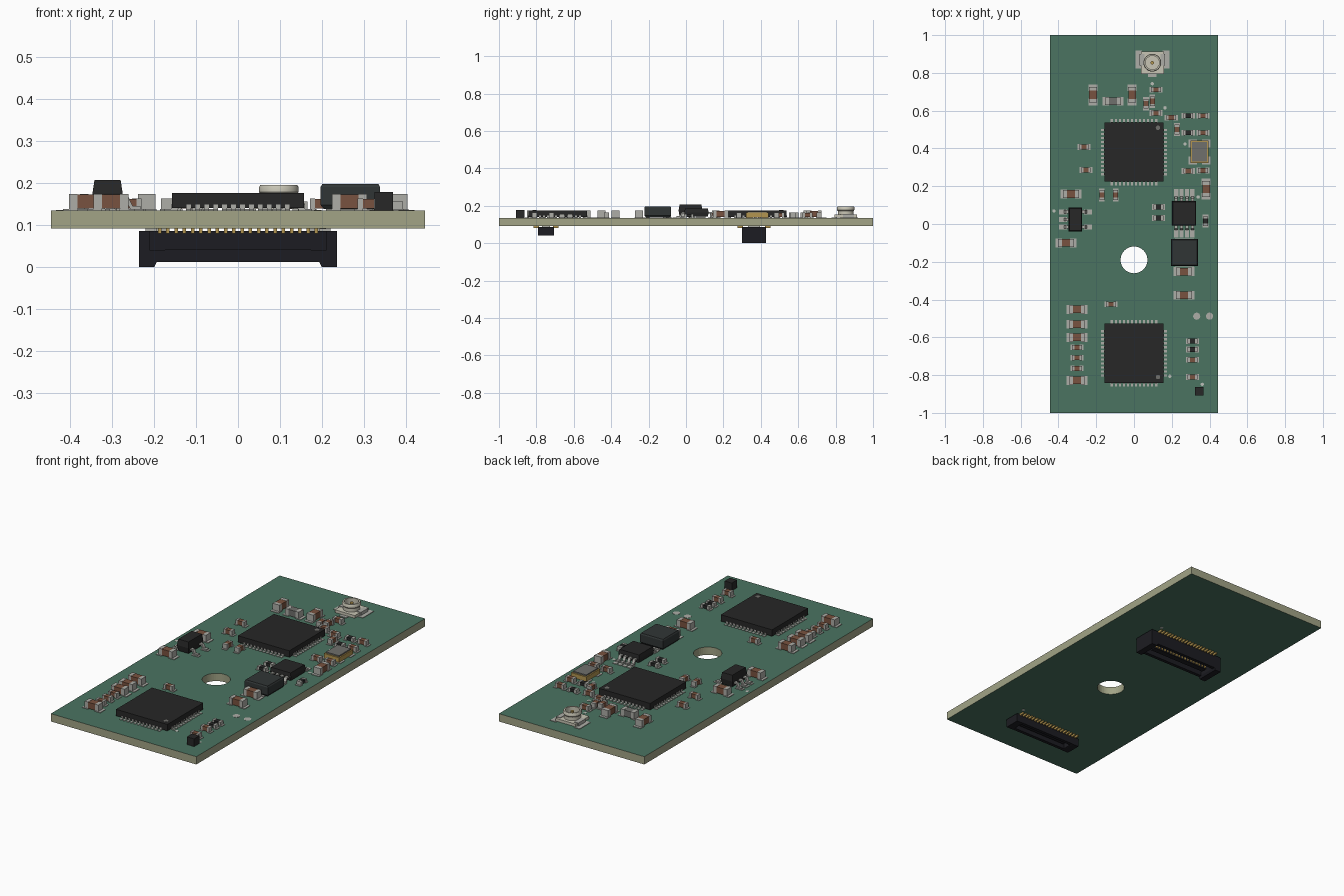
import bpy, bmesh, math
from mathutils import Matrix, Vector

if "Cube" in bpy.data.objects:
    bpy.data.objects.remove(bpy.data.objects["Cube"])

COL = dict(green=(.07, .175, .12), tan=(.36, .37, .24), black=(.02, .02, .02), slate=(.03, .036, .036),
           plastic=(.012, .012, .016), metal=(.42, .42, .39), brown=(.19, .085, .05), cream=(.58, .56, .46),
           gold=(.45, .3, .08), steel=(.16, .16, .15), silk=(.5, .52, .48))
MATS = {}
for n, c in COL.items():
    MATS[n] = bpy.data.materials.new(n)
    MATS[n].diffuse_color = (*c, 1)

TOP, BOT = 0.135, 0.092   # board faces
SEAT = TOP + 0.003        # underside of mounted components


class Part:
    """Collects primitives with materials into one mesh object."""
    def __init__(self, name, x=0, y=0, deg=0):
        self.name, self.bm, self.used = name, bmesh.new(), []
        self.base = Matrix.Translation((x, y, 0)) @ Matrix.Rotation(math.radians(deg), 4, 'Z')
        self.m = self.base

    def at(self, x=0, y=0, deg=0):
        self.m = self.base @ Matrix.Translation((x, y, 0)) @ Matrix.Rotation(math.radians(deg), 4, 'Z')
        return self

    def loft(self, rings, mat, caps=True, closed=False):
        if mat not in self.used:
            self.used.append(mat)
        mi, n = self.used.index(mat), len(rings[0])
        vs = [[self.bm.verts.new(self.m @ Vector(p)) for p in r] for r in rings]
        faces = []
        for i in range(len(vs) if closed else len(vs) - 1):
            a, b = vs[i], vs[(i + 1) % len(vs)]
            faces += [self.bm.faces.new((a[k], a[(k + 1) % n], b[(k + 1) % n], b[k])) for k in range(n)]
        if caps and not closed:
            faces += [self.bm.faces.new(vs[0]), self.bm.faces.new(vs[-1])]
        for f in faces:
            f.material_index = mi

    def box(self, x, y, z0, z1, w, d, mat, layers=None):
        layers = layers or [(z0, 0), (z1, 0)]
        self.loft([[(x + sx * (w / 2 - t), y + sy * (d / 2 - t), z)
                    for sx, sy in ((-1, -1), (1, -1), (1, 1), (-1, 1))] for z, t in layers], mat)

    def chip(self, w, d, z0, z1, taper, mat):
        """Moulded package: widest at mid height."""
        self.box(0, 0, 0, 0, w, d, mat, [(z0, taper), ((z0 + z1) / 2, 0), (z1, taper)])

    def lathe(self, prof, mat, n=24, closed=False):
        self.loft([[(r * math.cos(2 * math.pi * k / n), r * math.sin(2 * math.pi * k / n), z)
                    for k in range(n)] for r, z in prof], mat, closed=closed)

    def disc(self, r, z0, z1, mat, n=16):
        self.lathe([(r, z0), (r, z1)], mat, n)

    def prism(self, prof, w, mat):
        self.loft([[(u, s * w / 2, z) for u, z in prof] for s in (-1, 1)], mat)

    def done(self, smooth=False):
        bmesh.ops.recalc_face_normals(self.bm, faces=self.bm.faces)
        me = bpy.data.meshes.new(self.name)
        self.bm.to_mesh(me)
        self.bm.free()
        for m in self.used:
            me.materials.append(MATS[m])
        ob = bpy.data.objects.new(self.name, me)
        bpy.context.collection.objects.link(ob)
        if smooth:
            me.shade_smooth()
            me.set_sharp_from_angle(angle=math.radians(35))
        return ob


# Board with mounting hole
p = Part('board')
p.box(0, 0, BOT, TOP, .89, 2, 'tan')
board = p.done()
board.data.materials.append(MATS['green'])
for f in board.data.polygons:
    f.material_index = int(abs(f.normal.z) > .5)
c = Part('hole_cutter').at(0, -.19)
c.disc(.071, 0, .3, 'tan', 40)
cutter = c.done()
mod = board.modifiers.new('hole', 'BOOLEAN')
mod.operation, mod.object, mod.solver = 'DIFFERENCE', cutter, 'EXACT'
dg = bpy.context.evaluated_depsgraph_get()
mesh = bpy.data.meshes.new_from_object(board.evaluated_get(dg))
board.modifiers.clear()
board.data = mesh
bpy.data.objects.remove(cutter)


# Two-terminal passives: (length, width, height) with pads and end caps
def passive(name, x, y, deg, size, mat):
    l, w, h = size
    p = Part(name, x, y, deg)
    e = l * .24
    for s in (-1, 1):
        p.box(s * l * .46, 0, TOP - .001, SEAT, l * .42, w * 1.12, 'metal')
        p.box(s * (l - e) / 2, 0, SEAT, SEAT + h, e, w, 'metal')
    p.box(0, 0, SEAT + .001, SEAT + h - .001, l - 2 * e, w * .96, mat)
    p.done()


BIG, SMALL, RES = (.083, .042, .036), (.052, .027, .025), (.052, .027, .018)
big = [(-.217, .684, 90), (-.01, .684, 90), (.382, .185, 90), (-.334, .159, 0), (-.36, -.1, 0), (.265, -.252, 0),
       (.265, -.377, 0)] + [(-.302, y, 0) for y in (-.452, -.531, -.6, -.828)]
small = [(.064, .637, 90), (.097, .65, 90), (.117, .711, 0), (.117, .588, 0), (.197, .563, 0), (.228, .5, 90),
         (.366, .573, 0), (.366, .483, 0), (.287, .281, 0), (.366, .283, 0), (-.265, .408, 0), (-.255, .286, 0),
         (-.17, .153, 90), (-.097, .153, 90), (-.122, -.425, 0), (.31, -.719, 0), (.31, -.81, 0)] \
    + [(-.302, y, 0) for y in (-.653, -.708, -.764)]
res = [(.287, .573, 0), (.287, .483, 0), (.379, .015, 90), (.13, .09, 0), (.13, .032, 0), (.31, -.62, 0),
       (.31, -.664, 0)]
for lst, nm, size, mat in ((big, 'large_capacitor', BIG, 'brown'), (small, 'small_capacitor', SMALL, 'brown'),
                           (res, 'resistor', RES, 'black'), ([(-.111, .65, 0)], 'filter_coil', BIG, 'steel')):
    for a in lst:
        passive(nm, *a, size, mat)

# Square processors with pads on four sides and pin-one dot
for nm, y, dy in (('main_chip', .381, .128), ('second_chip', -.685, -.125)):
    p = Part(nm, 0, y)
    p.box(0, 0, SEAT + .002, .176, .314, .314, 'black')
    for side in range(4):
        for k in range(12):
            p.at(0, 0, side * 90)
            v = (k - 5.5) * .0213
            p.box(.16, v, TOP - .001, SEAT, .032, .012, 'metal')
            p.box(.15, v, SEAT, .149, .018, .011, 'metal')
    p.at(.127, dy).disc(.012, .175, .1765, 'steel')
    p.done()

# Gull-wing packages
LEG = [(-.005, .166), (.014, .166), (.024, .145), (.042, .145), (.042, .137), (.018, .137), (.009, .158), (-.005, .158)]


def gullwing(name, x, y, deg, w, d, z1, taper, left, right, lw, reach):
    p = Part(name, x, y, deg)
    p.chip(w, d, .143, z1, taper, 'black')
    for rot, rows in ((0, right), (180, left)):
        for v in rows:
            p.at(0, 0, rot)
            p.box(w / 2 + reach - .02, v, TOP - .001, SEAT, .042, lw * 1.4, 'metal')
            p.at(*((w / 2, v) if rot == 0 else (-w / 2, -v)), rot)
            p.prism(LEG, lw, 'metal')
    p.done()


gullwing('regulator', -.31, .024, 0, .072, .127, .207, .005, (-.04, 0, .04), (-.04, .04), .018, .05)
four = [(k - 1.5) * .0285 for k in range(4)]
gullwing('driver_chip', .266, .056, 90, .13, .127, .186, .004, four, four, .016, .062)

# Power inductor block
p = Part('power_inductor', .267, -.151)
p.box(0, 0, 0, 0, .142, .142, 'slate', [(SEAT, .008), (.148, 0), (.19, 0), (.197, .004)])
for s in (-1, 1):
    p.box(0, s * .06, TOP - .001, .1385, .1, .03, 'metal')
p.done()

# Crystal: gold can, grey lid, corner pads
p = Part('crystal', .347, .382)
for sx in (-1, 1):
    for sy in (-1, 1):
        p.box(sx * .036, sy * .045, TOP - .001, SEAT, .044, .042, 'metal')
p.box(0, 0, SEAT, .163, .094, .12, 'gold')
p.box(0, 0, .163, .17, .08, .104, 'steel')
p.done()

# Tiny black indicator
p = Part('indicator_block', .346, -.886)
p.box(0, 0, TOP, .178, .044, .046, 'black')
p.done()

# Coaxial antenna socket
p = Part('antenna_socket', .097, .854)
for s in (-1, 1):
    p.box(s * .072, .018, TOP - .001, SEAT, .036, .095, 'metal')
p.box(0, -.062, TOP - .001, SEAT, .045, .03, 'metal')
p.box(0, 0, SEAT, .153, .122, .118, 'cream')
for s in (-1, 1):
    p.box(s * .055, .015, SEAT, .156, .026, .06, 'metal')
p.lathe([(.036, .15), (.042, .15), (.042, .172), (.047, .178), (.047, .19), (.044, .195), (.036, .195)],
        'cream', 32, closed=True)
p.disc(.009, .15, .188, 'gold')
p.done(smooth=True)

# Silkscreen dots and bare test pads
p = Part('board_marks')
for x, y in ((.27, .424), (.164, .615), (.097, .743), (-.424, .069), (.34, .143), (.19, -.806), (.361, -.849)):
    p.at(x, y).disc(.009, TOP - .001, TOP + .001, 'silk')
for x in (.332, .4):
    p.at(x, -.488).disc(.019, TOP - .001, TOP + .001, 'metal')
for y in (.464, -.665):
    p.at(.2, y).disc(.009, BOT - .001, BOT + .001, 'silk')
p.done()


# Board-to-board connectors on the underside
def connector(name, y, hx, hy, z0, drop, floor):
    p = Part(name, 0, y)
    t, top = .018, .086
    p.box(0, 0, floor, top, 2 * hx, 2 * hy, 'plastic')
    for s in (-1, 1):
        p.box(0, s * (hy - t / 2), z0 + drop, floor, 2 * hx - .06, t, 'plastic')
        end = [(s * hx, floor), (s * hx, z0), (s * (hx - .036), z0), (s * (hx - .042), z0 + drop + .001),
               (s * (hx - .042), floor)]
        p.prism(end, 2 * hy, 'plastic')
    p.box(0, 0, z0 + .016, floor, 2 * hx - .12, hy * .5, 'plastic')
    # contacts: solder tails outside, blades inside
    for k in range(20):
        x = (k - 9.5) * .0196
        for s in (-1, 1):
            p.box(x, s * (hy + .009), .08, BOT, .008, .03, 'gold')
            if abs(x) < hx - .065:
                p.box(x, s * hy * .27, z0 + .02, floor, .008, hy * .1, 'gold')
    for sx in (-1, 1):
        p.box(sx * (hx - .03), 0, top - .001, BOT, .03, hy, 'metal')
    p.done()


connector('large_connector', .364, .235, .064, 0, .012, .06)
connector('small_connector', -.748, .21, .043, .04, .001, .072)

for m in bpy.data.materials:
    if m.users and not m.is_grease_pencil:
        m.use_nodes = True
        m.node_tree.nodes["Principled BSDF"].inputs["Base Color"].default_value = m.diffuse_color
